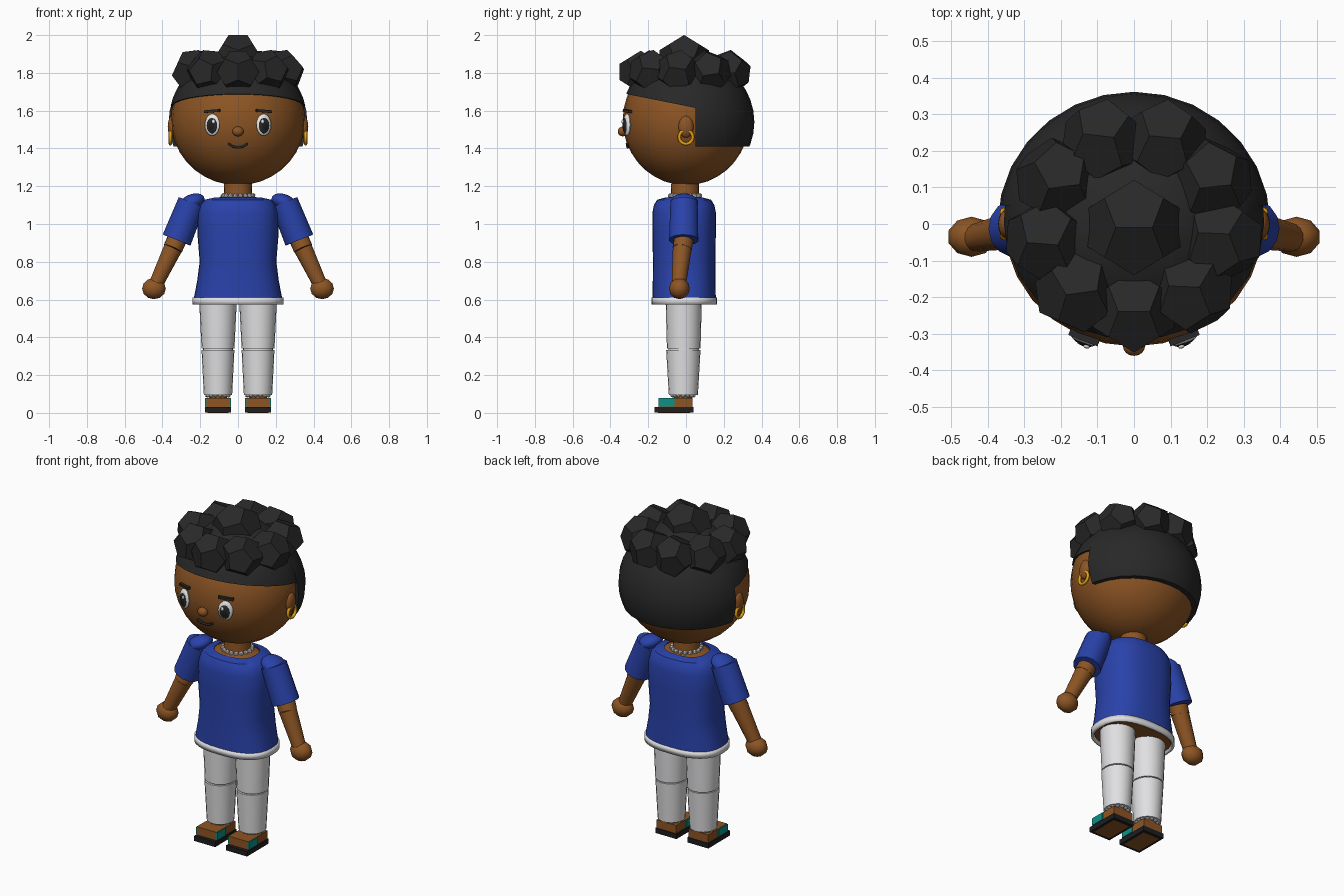
import bpy, bmesh, math, random
from mathutils import Vector, Matrix, Euler

random.seed(4)
if "Cube" in bpy.data.objects:
    bpy.data.objects.remove(bpy.data.objects["Cube"])


def material(name, *rgb):
    lin = [((c / 255 + 0.055) / 1.055) ** 2.4 for c in rgb] + [1]
    m = bpy.data.materials.new(name)
    m.use_nodes = True
    m.diffuse_color = lin
    m.node_tree.nodes["Principled BSDF"].inputs["Base Color"].default_value = lin
    return m


SKIN = material("brown skin", 141, 85, 36)
HAIR = material("black hair", 40, 40, 40)
BLUE = material("blue shirt", 41, 66, 170)
WHITE = material("off white cloth", 224, 224, 226)
EYE = material("eye white", 248, 248, 248)
BLACK = material("black sole", 30, 30, 32)
GOLD = material("gold", 228, 160, 15)
TEAL = material("teal", 13, 145, 135)


def finish(name, bm, mat, angle=40):
    """Turn a bmesh into an object; angle 0 keeps it flat."""
    bmesh.ops.recalc_face_normals(bm, faces=bm.faces)
    me = bpy.data.meshes.new(name)
    bm.to_mesh(me)
    bm.free()
    me.materials.append(mat)
    if angle:
        me.shade_smooth()
        me.set_sharp_from_angle(angle=math.radians(angle))
    ob = bpy.data.objects.new(name, me)
    bpy.context.collection.objects.link(ob)
    return ob


def place(loc, size=(1, 1, 1), rot=(0, 0, 0)):
    return Matrix.LocRotScale(Vector(loc), Euler(rot), Vector(size))


def ball(name, loc, size, mat, rot=(0, 0, 0), seg=16, cuts=()):
    """Ellipsoid; each cut (point, normal) removes the side the normal points to."""
    bm = bmesh.new()
    bmesh.ops.create_uvsphere(bm, u_segments=seg, v_segments=max(6, seg * 2 // 3), radius=1,
                              matrix=place(loc, size, rot))
    for co, no in cuts:
        geom = bm.verts[:] + bm.edges[:] + bm.faces[:]
        bmesh.ops.bisect_plane(bm, geom=geom, plane_co=co, plane_no=no, clear_outer=True)
        bmesh.ops.holes_fill(bm, edges=[e for e in bm.edges if e.is_boundary], sides=0)
    return finish(name, bm, mat)


def box(name, loc, size, mat, rot=(0, 0, 0)):
    bm = bmesh.new()
    bmesh.ops.create_cube(bm, size=1, matrix=place(loc, size, rot))
    return finish(name, bm, mat, 0)


def tube(name, p, q, r1, r2, mat, seg=14):
    p, q = Vector(p), Vector(q)
    turn = (q - p).to_track_quat('Z', 'Y')
    bm = bmesh.new()
    bmesh.ops.create_cone(bm, cap_ends=True, segments=seg, radius1=r1, radius2=r2, depth=(q - p).length,
                          matrix=Matrix.LocRotScale((p + q) / 2, turn, None))
    return finish(name, bm, mat)


def loft(name, rings, mat, cx=0, cy=-0.01, power=2.0, seg=32, caps=True):
    """Stack of (z, half width, half depth) rounded outlines."""
    bm = bmesh.new()
    loops = []
    for z, rx, ry in rings:
        loop = []
        for i in range(seg):
            a = 2 * math.pi * i / seg
            c, s = math.cos(a), math.sin(a)
            x = math.copysign(abs(c) ** (2 / power), c) * rx
            y = math.copysign(abs(s) ** (2 / power), s) * ry
            loop.append(bm.verts.new((cx + x, cy + y, z)))
        loops.append(loop)
    for a, b in zip(loops, loops[1:]):
        for i in range(seg):
            j = (i + 1) % seg
            bm.faces.new((a[i], a[j], b[j], b[i]))
    if caps:
        bm.faces.new(loops[0])
        bm.faces.new(loops[-1])
    return finish(name, bm, mat)


def bead_ring(name, loc, radius, count, size):
    bm = bmesh.new()
    for i in range(count):
        a = 2 * math.pi * i / count
        spot = Vector(loc) + Vector((math.cos(a), math.sin(a), 0)) * radius
        bmesh.ops.create_icosphere(bm, subdivisions=1, radius=size, matrix=Matrix.Translation(spot))
    return finish(name, bm, WHITE)


def curl(name, loc, r, rot):
    """Dodecahedron lock of hair."""
    g = (1 + math.sqrt(5)) / 2
    pts = [(x, y, z) for x in (-1, 1) for y in (-1, 1) for z in (-1, 1)]
    for a in (-1 / g, 1 / g):
        for b in (-g, g):
            pts += [(a, 0, b), (0, b, a), (b, a, 0)]
    bm = bmesh.new()
    for p in pts:
        bm.verts.new(Vector(p) * r / math.sqrt(3))
    bmesh.ops.convex_hull(bm, input=bm.verts)
    bmesh.ops.dissolve_limit(bm, angle_limit=0.05, verts=bm.verts, edges=bm.edges)
    bm.transform(place(loc, rot=rot))
    return finish(name, bm, HAIR, 0)


# Head and neck
HC, HR = (0, 0, 1.55), (0.355, 0.335, 0.345)
ball("head", HC, HR, SKIN, seg=28)
tube("neck", (0, -0.005, 1.08), (0, -0.005, 1.24), 0.078, 0.072, SKIN, 20)

# Hair: front cap, back shell and curls
ball("hair_cap", HC, [r * 1.03 for r in HR], HAIR, seg=28,
     cuts=[((0, 0.05, 1.615), (0, -0.2, -1))])
ball("hair_back", (0, 0, 1.54), (0.373, 0.362, 0.35), HAIR, seg=28,
     cuts=[((0, 0.05, 0), (0, -1, 0)), ((0, 0, 1.41), (0, 0, -1))])
curl("top_curl", (0, -0.01, 1.87), 0.14, (0, 0, 0))
for i in range(9):
    a = math.radians(-90 + 40 * i)
    tilt = [random.uniform(-0.2, 0.2) if i else 0 for _ in range(3)]
    curl(f"curl_{i + 1}", (0.24 * math.cos(a), 0.24 * math.sin(a), 1.805), 0.12, tilt)


def on_face(x, z, lift=0.0):
    """Point on the face and the turn that follows its curve."""
    y = -HR[1] * math.sqrt(1 - (x / HR[0]) ** 2 - ((z - HC[2]) / HR[2]) ** 2)
    turn = math.atan2(x / HR[0] ** 2, -y / HR[1] ** 2)
    return (x + lift * math.sin(turn), y - lift * math.cos(turn), z), (0, 0, turn)


def face_ball(name, x, z, lift, size, mat):
    loc, rot = on_face(x, z, lift)
    return ball(name, loc, size, mat, rot)


# Nose and mouth
ball("nose", (0, -0.335, 1.49), (0.03, 0.026, 0.026), SKIN)
cu = bpy.data.curves.new("mouth", 'CURVE')
cu.dimensions = '3D'
cu.bevel_depth = 0.007
cu.bevel_resolution = 1
cu.use_fill_caps = True
line = cu.splines.new('POLY')
line.points.add(8)
for i, p in enumerate(line.points):
    t = i / 4 - 1
    p.co = (*on_face(t * 0.05, 1.405 + 0.02 * t * t, 0.004)[0], 1)
cu.materials.append(HAIR)
bpy.context.collection.objects.link(bpy.data.objects.new("mouth", cu))

# Shirt, hem and body seen through the openings
loft("shirt", [(0.6, 0.235, 0.168), (0.7, 0.216, 0.166), (0.8, 0.203, 0.165), (0.95, 0.215, 0.168),
               (1.06, 0.212, 0.168), (1.1, 0.2, 0.16), (1.128, 0.178, 0.143), (1.14, 0.125, 0.1)],
     BLUE, power=2.5, caps=False)
hem = loft("hem", [(0.573, 0.24, 0.173), (0.61, 0.24, 0.173)], WHITE, power=2.5, caps=False)
wall = hem.modifiers.new("thickness", 'SOLIDIFY')
wall.thickness = 0.015
loft("hips", [(0.585, 0.222, 0.155), (0.64, 0.2, 0.15)], SKIN, power=2.5)
loft("chest", [(1.07, 0.15, 0.12), (1.132, 0.132, 0.105), (1.15, 0.07, 0.06)], SKIN)
bead_ring("necklace", (0, -0.005, 1.15), 0.08, 18, 0.014)

for s, side in ((1, "left"), (-1, "right")):
    # Eye, brow, ear and earring
    face_ball(f"{side}_eye", s * 0.135, 1.525, 0.004, (0.042, 0.016, 0.058), EYE)
    face_ball(f"{side}_iris", s * 0.133, 1.522, 0.012, (0.031, 0.012, 0.043), HAIR)
    face_ball(f"{side}_pupil", s * 0.133, 1.52, 0.017, (0.02, 0.009, 0.028), BLACK)
    face_ball(f"{side}_glint", s * 0.123, 1.542, 0.022, (0.009, 0.006, 0.011), EYE)
    loc, rot = on_face(s * 0.135, 1.598, 0.004)
    box(f"{side}_brow", loc, (0.085, 0.02, 0.014), HAIR, (0, s * 0.08, rot[2]))
    ball(f"{side}_ear", (s * 0.348, 0, 1.515), (0.024, 0.04, 0.058), SKIN)
    bpy.ops.mesh.primitive_torus_add(major_segments=20, minor_segments=8, major_radius=0.036,
                                     minor_radius=0.009, location=(s * 0.358, 0, 1.46),
                                     rotation=(0, math.pi / 2, 0))
    ring = bpy.context.object
    ring.name = f"{side}_earring"
    ring.data.materials.append(GOLD)
    ring.data.shade_smooth()

    # Sleeve, arm and hand
    shoulder, cuff = (s * 0.245, -0.01, 1.115), (s * 0.325, -0.012, 0.915)
    elbow, wrist = (s * 0.345, -0.02, 0.87), (s * 0.435, -0.038, 0.68)
    tube(f"{side}_sleeve", shoulder, cuff, 0.074, 0.079, BLUE)
    ball(f"{side}_shoulder", shoulder, (0.073, 0.074, 0.042), BLUE, (0, s * 0.38, 0), 14)
    tube(f"{side}_upper_arm", cuff, elbow, 0.052, 0.052, SKIN)
    tube(f"{side}_forearm", elbow, wrist, 0.05, 0.038, SKIN)
    ball(f"{side}_hand", (s * 0.445, -0.035, 0.658), (0.066, 0.055, 0.056), SKIN, seg=10)

    # Trouser leg with a knee crease
    x = s * 0.106
    loft(f"{side}_trouser_upper", [(0.34, 0.087, 0.089), (0.6, 0.1, 0.096)], WHITE, x, -0.012, seg=20)
    loft(f"{side}_knee_crease", [(0.33, 0.08, 0.08), (0.345, 0.08, 0.08)], WHITE, x, -0.012, seg=20)
    loft(f"{side}_trouser_lower", [(0.095, 0.075, 0.077), (0.334, 0.087, 0.091)], WHITE, x, -0.014, seg=20)
    bead_ring(f"{side}_ankle_beads", (x, -0.015, 0.092), 0.058, 14, 0.011)

    # Foot, sandal sole and side straps
    tube(f"{side}_ankle", (x, -0.015, 0.06), (x, -0.015, 0.11), 0.05, 0.05, SKIN)
    box(f"{side}_foot", (x, -0.055, 0.055), (0.13, 0.18, 0.05), SKIN)
    box(f"{side}_sole", (x, -0.063, 0.016), (0.14, 0.205, 0.03), BLACK)
    box(f"{side}_sole_pad", (x, -0.063, 0.0015), (0.11, 0.17, 0.003), SKIN)
    for t, edge in ((1, "a"), (-1, "b")):
        box(f"{side}_strap_{edge}", (x + t * 0.066, -0.103, 0.056), (0.008, 0.085, 0.044), TEAL)
